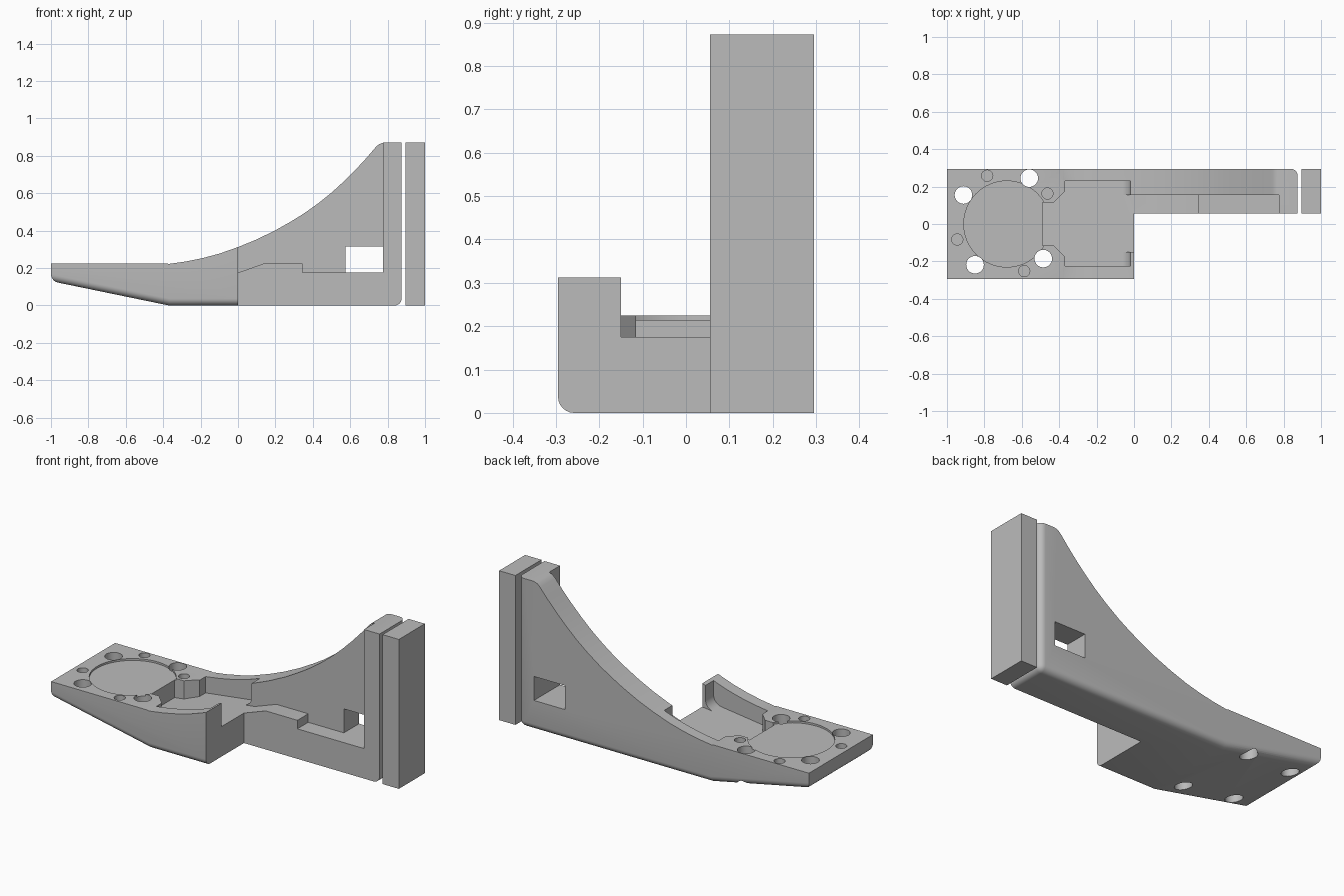
import bpy, bmesh, math

cube = bpy.data.objects.get("Cube")
if cube:
    bpy.data.objects.remove(cube, do_unlink=True)

grey = bpy.data.materials.new("light_grey")
grey.use_nodes = True
COLOUR = (0.5, 0.5, 0.5, 1)
grey.diffuse_color = COLOUR
grey.node_tree.nodes["Principled BSDF"].inputs["Base Color"].default_value = COLOUR


def prism(name, points, lo, hi, axis="y"):
    """Extrude an outline: (x, z) points along y, or (x, y) points along z."""
    def place(p, d):
        return (p[0], d, p[1]) if axis == "y" else (p[0], p[1], d)
    bm = bmesh.new()
    a = [bm.verts.new(place(p, lo)) for p in points]
    b = [bm.verts.new(place(p, hi)) for p in points]
    bm.faces.new(a)
    bm.faces.new(b)
    for i in range(len(points)):
        j = (i + 1) % len(points)
        bm.faces.new((a[i], a[j], b[j], b[i]))
    bmesh.ops.recalc_face_normals(bm, faces=bm.faces)
    mesh = bpy.data.meshes.new(name)
    bm.to_mesh(mesh)
    bm.free()
    obj = bpy.data.objects.new(name, mesh)
    bpy.context.collection.objects.link(obj)
    mesh.materials.append(grey)
    return obj


def box(name, x, y, z):
    return prism(name, [(x[0], z[0]), (x[1], z[0]), (x[1], z[1]), (x[0], z[1])], *y)


def circle(cx, cy, r, n=48):
    return [(cx + r * math.cos(2 * math.pi * i / n),
             cy + r * math.sin(2 * math.pi * i / n)) for i in range(n)]


def cut(target, cutter):
    mod = target.modifiers.new("cut", "BOOLEAN")
    mod.operation = "DIFFERENCE"
    mod.solver = "EXACT"
    mod.object = cutter
    bpy.context.view_layer.objects.active = target
    bpy.ops.object.modifier_apply(modifier=mod.name)
    bpy.data.objects.remove(cutter, do_unlink=True)


def floor_z(x):
    return 0.175 + 0.13 * x


# Bracket body: side outline with a concave sweep up to the tall post
L, R, HALF = -1.0, 0.875, 0.295
sweep = [(-0.37, 0.222), (-0.28, 0.235), (-0.19, 0.253), (-0.1, 0.277), (0, 0.312),
         (0.1, 0.353), (0.2, 0.402), (0.28, 0.447), (0.35, 0.49), (0.43, 0.547),
         (0.5, 0.603), (0.57, 0.667), (0.63, 0.727), (0.69, 0.792), (0.735, 0.845),
         (0.752, 0.861), (0.775, 0.87)]
outline = [(L, 0.13), (L, 0.225), (-0.38, 0.225)] + sweep + [(R, 0.87), (R, 0), (-0.37, 0)]
body = prism("bracket_body", outline, -HALF, HALF)

# Rounded lower edges and rear upright edge
bm = bmesh.new()
bm.from_mesh(body.data)
rounded = []
for e in bm.edges:
    p, q = (v.co for v in e.verts)
    along_y = abs(p.y - q.y) > 0.1
    low = max(p.z, q.z) < 0.14
    kink = along_y and abs(p.x + 0.37) < 0.01
    rear_upright = p.x > 0.87 and q.x > 0.87 and p.y > 0.2 and q.y > 0.2
    if (low and not kink) or rear_upright:
        rounded.append(e)
bmesh.ops.bevel(bm, geom=rounded, offset=0.037, segments=6, profile=0.5, affect="EDGES")
bm.to_mesh(body.data)
bm.free()

# Front corner removed beside the arm
cut(body, box("corner_cutter", (0, 1.2), (-1, 0.055), (-0.5, 1.5)))

# Stepped ledge along the arm, continuing through the pocket mouth
ledge = [(-0.1, floor_z(-0.1)), (0, 0.175), (0.14, 0.225), (0.345, 0.225),
         (0.345, 0.175), (0.775, 0.175), (0.775, 1.2), (-0.1, 1.2)]
cut(body, prism("ledge_cutter", ledge, -0.15, 0.155))

# Pocket with a sloping floor and a curved end
r = 0.06
fillet = [(-0.08 + r * math.sin(a), floor_z(-0.08) + r * (1 - math.cos(a)))
          for a in (math.radians(7 + 83 * i / 8) for i in range(9))]
pocket = [(-0.37, floor_z(-0.37))] + fillet + [(-0.02, 1.2), (-0.37, 1.2)]
cut(body, prism("pocket_cutter", pocket, -0.225, 0.23))

# Tapered neck between pocket and disc recess
neck = [(-0.49, -0.115), (-0.43, -0.115), (-0.36, -0.185),
        (-0.36, 0.185), (-0.43, 0.115), (-0.49, 0.115)]
neck_cutter = prism("neck_cutter", neck, 0, 1, "z")
for v in neck_cutter.data.vertices:
    if v.co.z < 0.5:
        v.co.z = floor_z(v.co.x)
cut(body, neck_cutter)

# Shallow disc recess
cut(body, prism("disc_cutter", circle(-0.68, 0, 0.23, 64), 0.214, 1, "z"))

# Through holes and small blind holes around the disc
for x, y in ((-0.56, 0.245), (-0.912, 0.155), (-0.85, -0.218), (-0.485, -0.185)):
    cut(body, prism("hole_cutter", circle(x, y, 0.047, 32), -0.5, 1, "z"))
for x, y in ((-0.785, 0.258), (-0.463, 0.163), (-0.587, -0.252), (-0.945, -0.083)):
    cut(body, prism("hole_cutter", circle(x, y, 0.03, 24), 0.165, 1, "z"))

# Window through the rear wall
cut(body, box("window_cutter", (0.575, 0.775), (0.1, 0.5), (0.175, 0.315)))

# Separate end plate
plate = box("end_plate", (0.895, 1.0), (0.055, HALF), (0, 0.872))

bpy.ops.object.select_all(action="DESELECT")
body.select_set(True)
bpy.context.view_layer.objects.active = body
bpy.ops.object.shade_smooth_by_angle(angle=math.radians(25))
